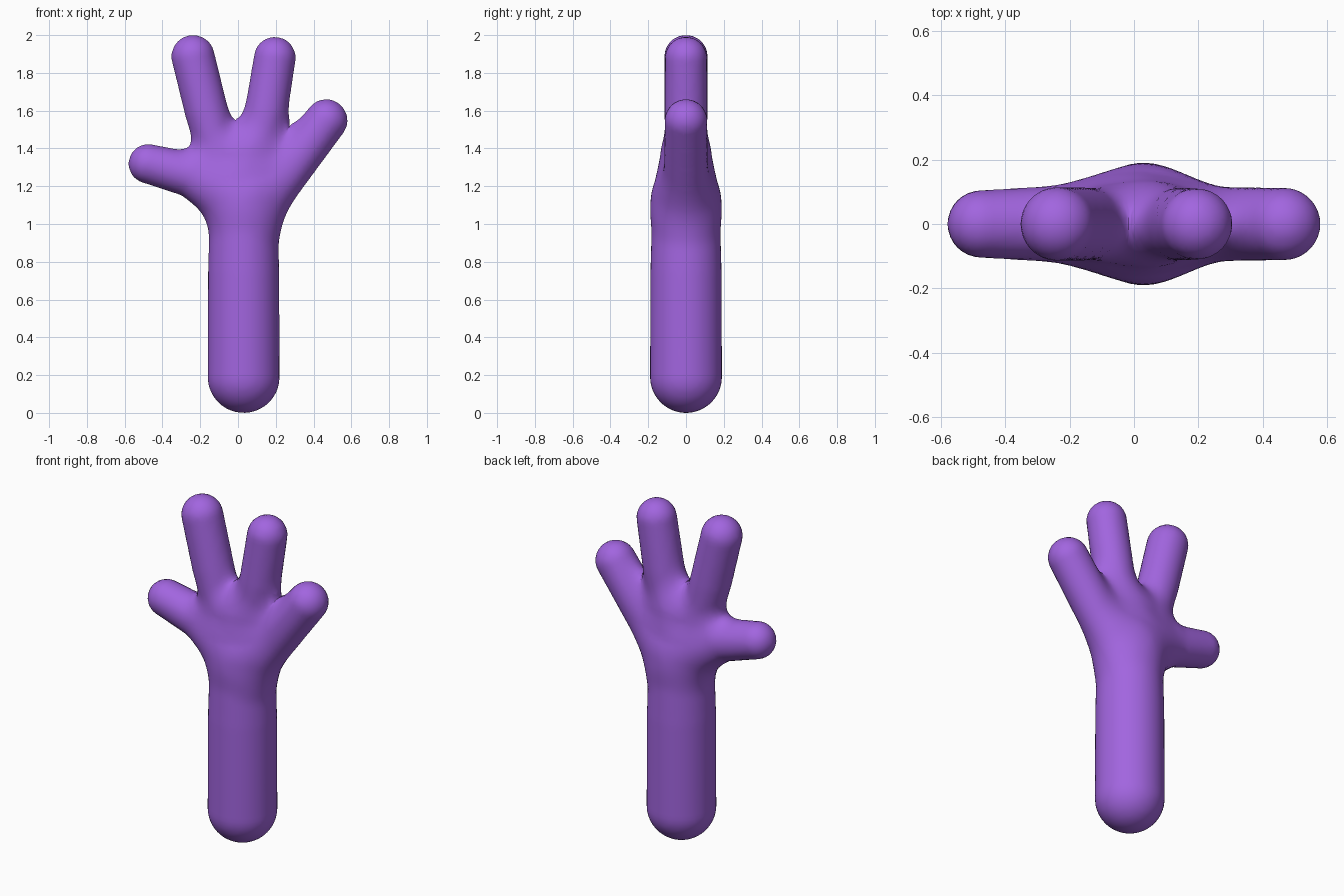
import bpy, bmesh
from mathutils import Vector, Matrix

if "Cube" in bpy.data.objects:
    bpy.data.objects.remove(bpy.data.objects["Cube"])

# Limb paths in the y = 0 plane: (x, z, radius)
LIMBS = [
    [(0.03, 0.19, 0.19), (0.03, 0.75, 0.188), (0.03, 1.13, 0.177), (0.02, 1.36, 0.11)],  # forearm and palm
    [(-0.238, 1.886, 0.114), (-0.168, 1.6, 0.114), (-0.08, 1.28, 0.105)],               # tall left finger
    [(0.195, 1.88, 0.11), (0.15, 1.6, 0.113), (0.08, 1.25, 0.105)],                     # tall right finger
    [(0.467, 1.548, 0.112), (0.24, 1.245, 0.115), (0.1, 1.06, 0.11)],                   # outer right finger
    [(-0.475, 1.319, 0.104), (-0.25, 1.26, 0.118), (0.0, 1.1, 0.125)],                  # thumb
]
BLEND = 0.12

SEGMENTS = []
for limb in LIMBS:
    SEGMENTS.append([(a[0], a[1], a[2], b[0] - a[0], b[1] - a[1], b[2] - a[2])
                     for a, b in zip(limb, limb[1:])])


def field(x, y, z):
    """Distance to the limbs, softly blended where they meet."""
    total = None
    for limb in SEGMENTS:
        best = 9.0
        for ax, az, ar, dx, dz, dr in limb:
            t = ((x - ax) * dx + (z - az) * dz) / (dx * dx + dz * dz)
            t = min(1.0, max(0.0, t))
            px, pz = x - ax - t * dx, z - az - t * dz
            best = min(best, (px * px + y * y + pz * pz) ** 0.5 - ar - t * dr)
        if total is None:
            total = best
        else:
            h = max(0.0, BLEND - abs(total - best))
            total = min(total, best) - h * h / (4 * BLEND)
    return total


def settle(bm, steps):
    """Move the vertices onto the blended surface."""
    e = 0.002
    for _ in range(steps):
        for v in bm.verts:
            x, y, z = v.co
            d = field(x, y, z)
            g = Vector((field(x + e, y, z) - d, field(x, y + e, z) - d, field(x, y, z + e) - d)) / e
            step = g * (d / max(g.length_squared, 0.2))
            if step.length > 0.04:
                step.length = 0.04
            v.co -= step


# Rough volume: overlapping balls along each limb
bm = bmesh.new()
for limb in LIMBS:
    for a, b in zip(limb, limb[1:]):
        a, b = Vector(a), Vector(b)
        count = max(2, int((b - a).length / 0.035))
        for i in range(count + 1):
            x, z, r = a.lerp(b, i / count)
            bmesh.ops.create_uvsphere(bm, u_segments=20, v_segments=12, radius=r,
                                      matrix=Matrix.Translation((x, 0, z)))
rough = bpy.data.meshes.new("rough_hand")
bm.to_mesh(rough)
bm.free()
hand = bpy.data.objects.new("hand_and_forearm", rough)
bpy.context.collection.objects.link(hand)

# Fuse into one skin
remesh = hand.modifiers.new("fuse", 'REMESH')
remesh.mode = 'VOXEL'
remesh.voxel_size = 0.025
bpy.context.view_layer.update()
graph = bpy.context.evaluated_depsgraph_get()
skin = bpy.data.meshes.new_from_object(hand.evaluated_get(graph))
hand.modifiers.clear()
hand.data = skin
skin.name = "hand_skin"
bpy.data.meshes.remove(rough)

# Smooth webbing between the limbs
bm = bmesh.new()
bm.from_mesh(skin)
settle(bm, 2)
for _ in range(3):
    bmesh.ops.smooth_vert(bm, verts=bm.verts, factor=0.5,
                          use_axis_x=True, use_axis_y=True, use_axis_z=True)
settle(bm, 2)
for f in bm.faces:
    f.smooth = True
    f.material_index = 0
bm.to_mesh(skin)
bm.free()

# Colour
purple = bpy.data.materials.new("purple")
purple.diffuse_color = (0.36, 0.13, 0.74, 1)
purple.use_nodes = True
purple.node_tree.nodes["Principled BSDF"].inputs["Base Color"].default_value = purple.diffuse_color
skin.materials.clear()
skin.materials.append(purple)
